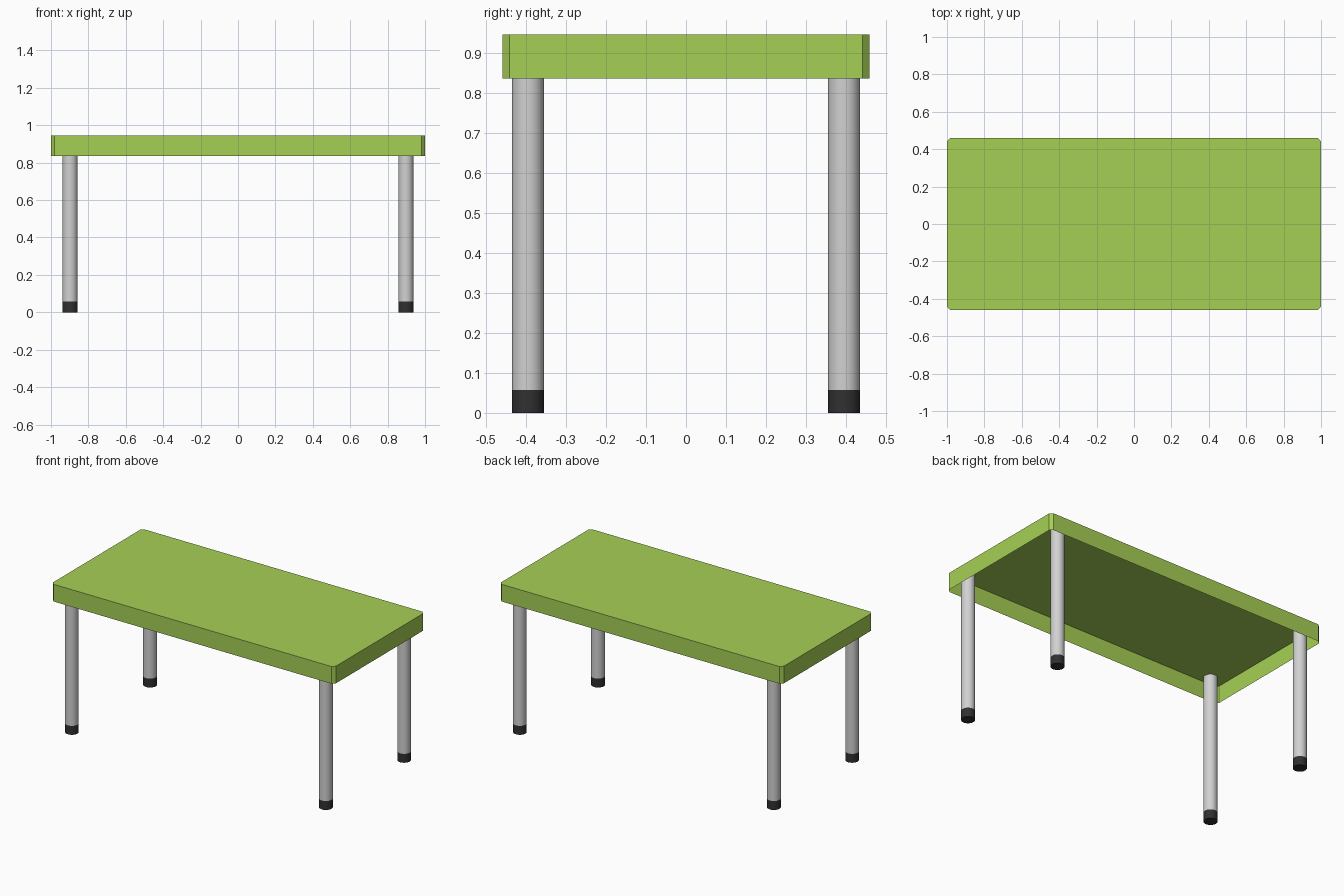
import bpy
import bmesh

if "Cube" in bpy.data.objects:
    bpy.data.objects.remove(bpy.data.objects["Cube"], do_unlink=True)


def make_material(name, color):
    mat = bpy.data.materials.new(name)
    mat.use_nodes = True
    mat.diffuse_color = (*color, 1)
    mat.node_tree.nodes["Principled BSDF"].inputs["Base Color"].default_value = (*color, 1)
    return mat


green = make_material("lime green", (0.38, 0.63, 0.09))
metal = make_material("light grey metal", (0.64, 0.64, 0.64))
rubber = make_material("black rubber", (0.03, 0.03, 0.03))

HALF_X, HALF_Y = 1.0, 0.459
TOP_Z, RIM_Z, FOOT_Z = 0.945, 0.835, 0.057
CHAMFER = 0.018
LEG_X, LEG_Y, LEG_RADIUS = 0.898, 0.395, 0.04


# Tabletop: a thin shell with chamfered corners, open underneath
def build_tabletop():
    bm = bmesh.new()
    outline = []
    for sx, sy in ((1, 1), (-1, 1), (-1, -1), (1, -1)):
        corner = [(sx * HALF_X, sy * (HALF_Y - CHAMFER)),
                  (sx * (HALF_X - CHAMFER), sy * HALF_Y)]
        outline += corner if sx == sy else corner[::-1]
    upper = [bm.verts.new((x, y, TOP_Z)) for x, y in outline]
    lower = [bm.verts.new((x, y, RIM_Z)) for x, y in outline]
    bm.faces.new(upper)
    for i in range(len(outline)):
        j = (i + 1) % len(outline)
        bm.faces.new((lower[i], lower[j], upper[j], upper[i]))
    mesh = bpy.data.meshes.new("tabletop")
    bm.to_mesh(mesh)
    bm.free()
    mesh.materials.append(green)
    obj = bpy.data.objects.new("tabletop", mesh)
    bpy.context.collection.objects.link(obj)


# Round upright tube between two heights
def build_tube(name, x, y, bottom, top, mat):
    bpy.ops.mesh.primitive_cylinder_add(
        vertices=32, radius=LEG_RADIUS, depth=top - bottom,
        location=(x, y, (bottom + top) / 2))
    obj = bpy.context.object
    obj.name = name
    obj.data.materials.append(mat)
    bpy.ops.object.shade_smooth_by_angle()


build_tabletop()

# Four legs reaching up to the underside, each with a rubber foot
for side, sx in (("left", 1), ("right", -1)):
    for end, sy in (("front", -1), ("back", 1)):
        x, y = sx * LEG_X, sy * LEG_Y
        build_tube(f"{end}_{side}_leg", x, y, FOOT_Z, TOP_Z - 0.002, metal)
        build_tube(f"{end}_{side}_foot", x, y, 0, FOOT_Z, rubber)
